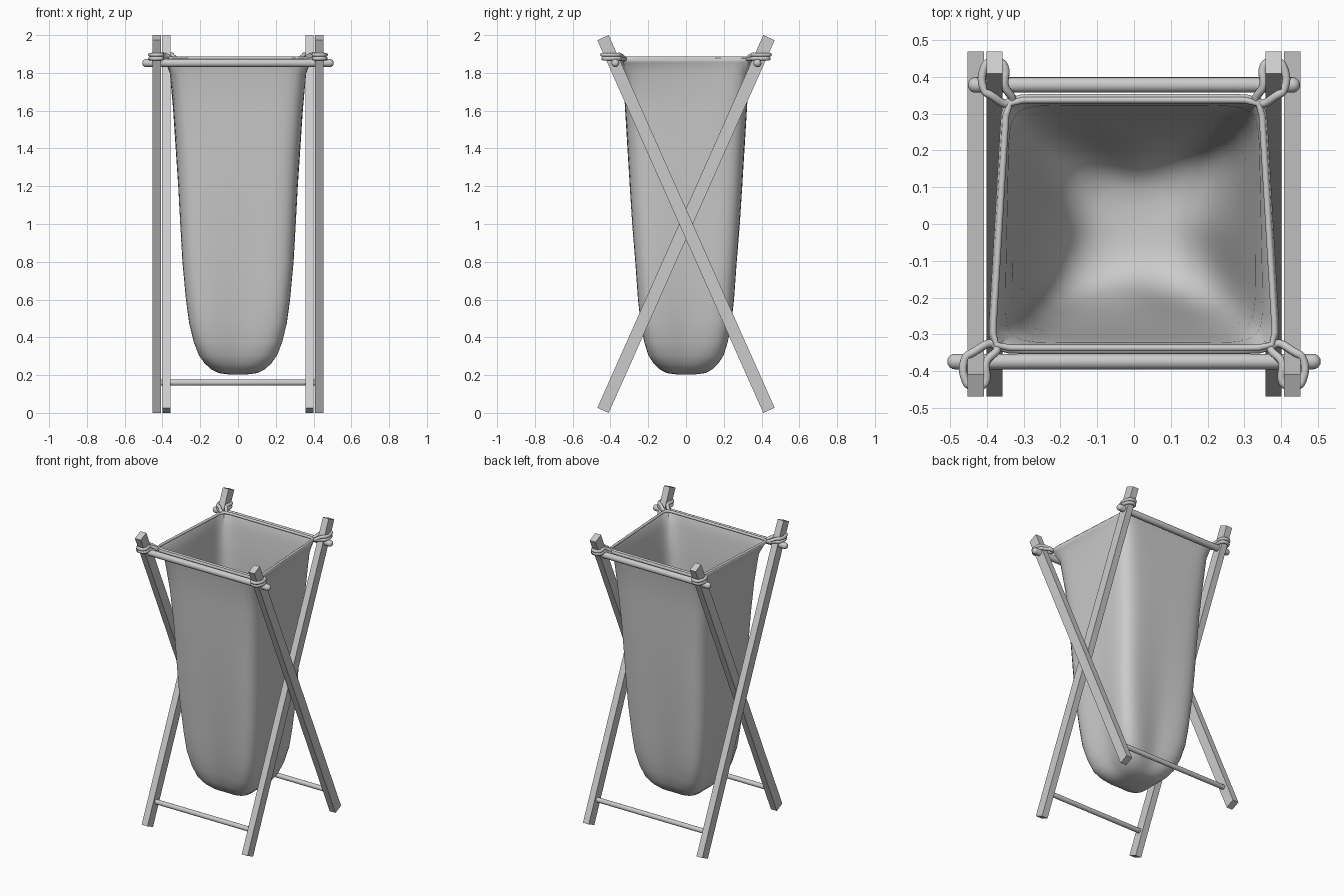
import bpy, bmesh
from math import sin, cos, pi, radians
from mathutils import Matrix

if "Cube" in bpy.data.objects:
    bpy.data.objects.remove(bpy.data.objects["Cube"])

TILT = radians(24)


def finish(bm, name, smooth=True):
    bmesh.ops.recalc_face_normals(bm, faces=bm.faces)
    me = bpy.data.meshes.new(name)
    bm.to_mesh(me)
    bm.free()
    ob = bpy.data.objects.new(name, me)
    bpy.context.collection.objects.link(ob)
    if smooth:
        bpy.ops.object.select_all(action='DESELECT')
        bpy.context.view_layer.objects.active = ob
        ob.select_set(True)
        bpy.ops.object.shade_smooth_by_angle(angle=radians(40))
    return ob


def leg(name, x, tilt):
    bm = bmesh.new()
    m = (Matrix.Translation((x, 0, 1)) @ Matrix.Rotation(tilt, 4, 'X')
         @ Matrix.Diagonal((0.044, 0.066, 2.16, 1)))
    bmesh.ops.create_cube(bm, size=1, matrix=m)
    finish(bm, name, False)


def rod(name, half, y, z, r):
    # lathed profile with rounded ends, along x
    prof = [(-half + r * (1 - cos(a)), r * sin(a)) for a in (0.35, 0.8, 1.2, pi / 2)]
    prof += [(-x, rr) for x, rr in reversed(prof)]
    bm = bmesh.new()
    n = 20
    rings = [[bm.verts.new((x, y + rr * cos(2 * pi * i / n), z + rr * sin(2 * pi * i / n)))
              for i in range(n)] for x, rr in prof]
    for a, b in zip(rings, rings[1:]):
        for i in range(n):
            bm.faces.new((a[i], a[(i + 1) % n], b[(i + 1) % n], b[i]))
    bm.faces.new(rings[0])
    bm.faces.new(rings[-1])
    finish(bm, name)


def tube(name, pts, r, smooth=False):
    cu = bpy.data.curves.new(name, 'CURVE')
    cu.dimensions = '3D'
    cu.bevel_depth = r
    cu.bevel_resolution = 3
    if smooth:
        sp = cu.splines.new('BEZIER')
        sp.bezier_points.add(len(pts) - 1)
        for bp, p in zip(sp.bezier_points, pts):
            bp.co = p
            bp.handle_left_type = bp.handle_right_type = 'AUTO'
        sp.resolution_u = 6
    else:
        sp = cu.splines.new('POLY')
        sp.points.add(len(pts) - 1)
        for q, p in zip(sp.points, pts):
            q.co = (*p, 1)
    sp.use_cyclic_u = True
    ob = bpy.data.objects.new(name, cu)
    bpy.context.collection.objects.link(ob)


# crossed legs and horizontal rods
for side, s in (("left", -1), ("right", 1)):
    leg(f"outer_leg_{side}", s * 0.43, TILT)
    leg(f"inner_leg_{side}", s * 0.379, -TILT)
rod("front_top_rod", 0.508, -0.374, 1.852, 0.021)
rod("back_top_rod", 0.452, 0.378, 1.852, 0.021)
rod("front_foot_rod", 0.40, -0.375, 0.16, 0.016)
rod("back_foot_rod", 0.43, 0.375, 0.16, 0.016)

# fabric bag: z, half x, half y, corner exponent, side pinch, taper to the back
LEVELS = [
    (1.88, 0.368, 0.342, 26, 0, 0.055), (1.86, 0.359, 0.335, 20, 0, 0.045),
    (1.80, 0.345, 0.322, 11, 0, 0.02), (1.60, 0.331, 0.31, 8, 0, 0),
    (1.40, 0.318, 0.298, 7, 0, 0), (1.20, 0.306, 0.287, 7, 0.01, 0),
    (1.00, 0.296, 0.275, 7, 0.02, 0), (0.80, 0.286, 0.26, 7, 0.04, 0),
    (0.60, 0.27, 0.248, 6, 0.07, 0), (0.48, 0.254, 0.235, 6, 0.09, 0),
    (0.38, 0.232, 0.218, 5, 0.10, 0), (0.31, 0.205, 0.197, 4.5, 0.10, 0),
    (0.27, 0.175, 0.17, 4, 0.08, 0), (0.24, 0.14, 0.138, 3.5, 0.05, 0),
    (0.222, 0.10, 0.10, 3, 0.02, 0), (0.216, 0.05, 0.05, 2, 0, 0)]
N = 96


def ring(z, hx, hy, n, pinch, taper):
    pts = []
    for i in range(N):
        t = 2 * pi * i / N
        c, s = cos(t), sin(t)
        r = (abs(c) ** n + abs(s) ** n) ** (-1 / n) * (1 - pinch * cos(2 * t) ** 2)
        y = r * s
        pts.append((hx * r * c * (1 - taper * y), hy * y, z))
    return pts


bm = bmesh.new()
rings = [[bm.verts.new(p) for p in ring(*lv)] for lv in LEVELS]
tip = bm.verts.new((0, 0, 0.215))
for a, b in zip(rings, rings[1:]):
    for i in range(N):
        bm.faces.new((a[i], b[i], b[(i + 1) % N], a[(i + 1) % N]))
for i in range(N):
    bm.faces.new((rings[-1][i], tip, rings[-1][(i + 1) % N]))
bag = finish(bm, "fabric_bag")
sol = bag.modifiers.new("thickness", 'SOLIDIFY')
sol.thickness = 0.012
sol.offset = -1
tube("bag_hem", ring(1.877, 0.366, 0.337, 26, 0, 0.055), 0.009)

# corner ties looped around each leg
for side, s in (("left", -1), ("right", 1)):
    for end, e, cx, lx in (("front", -1, 0.375, 0.43), ("back", 1, 0.335, 0.379)):
        for k, z in enumerate((1.876, 1.896)):
            w, near, far = 0.027, 0.352, 0.434 + 0.006 * k
            loop = [(cx, 0.332, 1.872), (lx - w, near + 0.025, z), (lx - w, far - 0.012, z),
                    (lx - w + 0.012, far, z), (lx + w - 0.012, far, z),
                    (lx + w, far - 0.012, z), (lx + w, near + 0.01, z),
                    (lx + w - 0.014, near, z)]
            tube(f"{end}_tie_{side}_{k + 1}",
                 [(s * x, e * y, zz) for x, y, zz in loop], 0.011, True)
